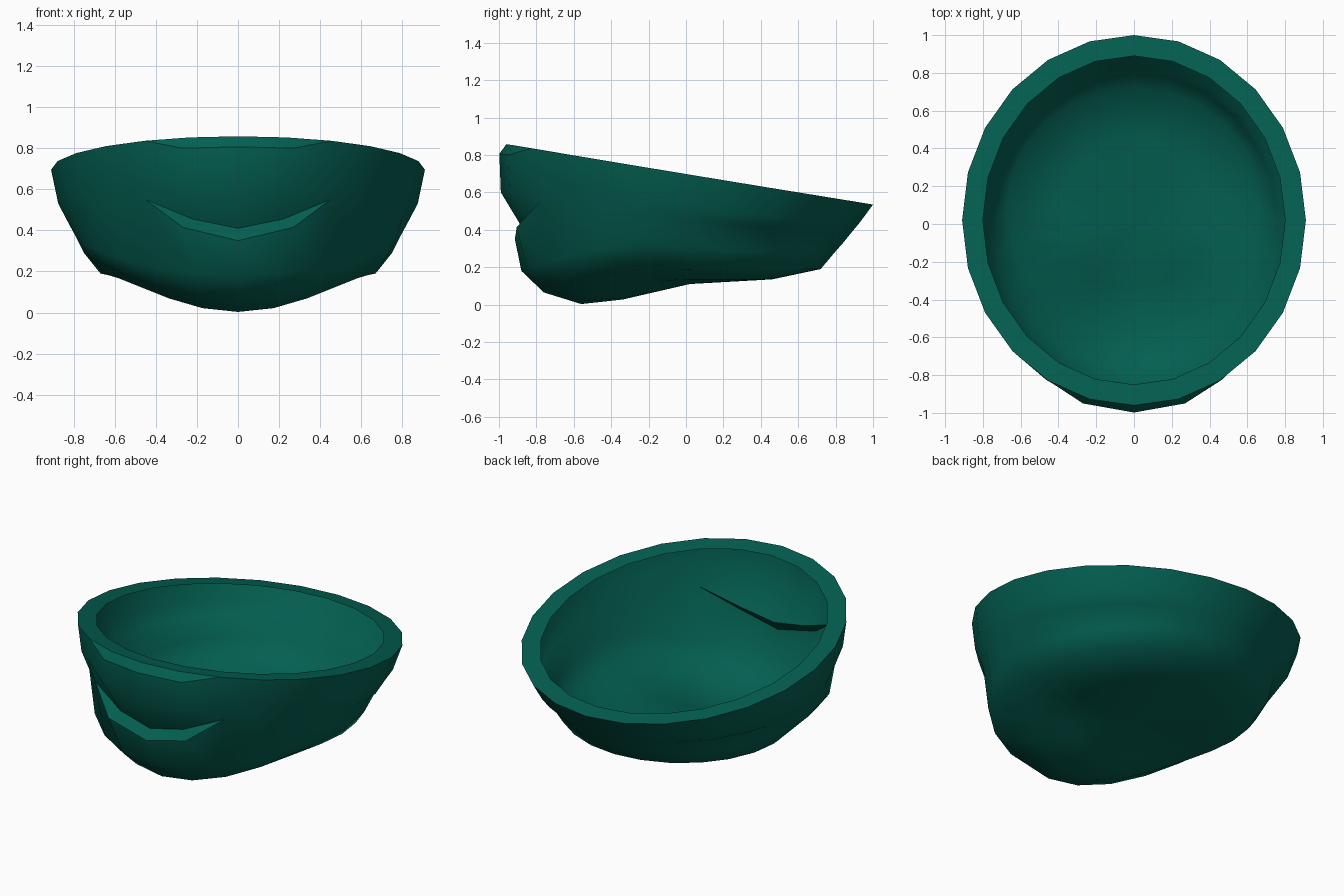
import bpy, bmesh, math
from mathutils import Vector

if "Cube" in bpy.data.objects:
    bpy.data.objects.remove(bpy.data.objects["Cube"])

SEG = 24
RIM, LIP, UPPER, FOLD, LEDGE = range(5)

# One row per ring: back (y, z), side (x, z), front (y, z), sharpness of the front dip
rings = [
    ((1.0, .535), (.91, .695), (-.96, .858), 0),   # rim
    ((1.0, .535), (.91, .695), (-.96, .858), 0),   # front lip under the rim
    ((.93, .44), (.875, .53), (-.95, .72), 0),     # upper wall
    ((.88, .38), (.833, .45), (-.90, .577), 0),    # inner line of the front fold
    ((.88, .38), (.833, .45), (-.90, .577), 0),    # outer line of the front fold
    ((.84, .33), (.79, .37), (-.88, .18), 0),      # lower wall
    ((.80, .285), (.75, .29), (-.76, .065), 2),    # chin
    ((.72, .19), (.67, .19), (-.56, .003), 3),     # base edge
    ((.46, .135), (.40, .135), (-.34, .027), 3),   # base
]
flange = ((.89, .553), (.80, .695), (-.85, .84), 0)  # inner edge of the flat rim

# Front columns of the bevelled lip and the fold, mirrored in x
front = {
    (LIP, 0): (0, -.998, .807), (LIP, 1): (.27, -.95, .80),
    (UPPER, 0): (0, -.99, .60), (UPPER, 1): (.26, -.945, .63), (UPPER, 2): (.465, -.825, .69),
    (FOLD, 0): (0, -.875, .41), (FOLD, 1): (.22, -.855, .455), (FOLD, 2): (.45, -.78, .55),
    (LEDGE, 0): (0, -.915, .35), (LEDGE, 1): (.27, -.905, .415),
}


def column(j):
    """Signed column number, 0 at the front."""
    j %= SEG
    return j if j <= SEG // 2 else j - SEG


def ring_point(ring, j):
    (yb, zb), (xs, zs), (yf, zf), power = ring
    a = 2 * math.pi * j / SEG
    c = -math.cos(a)
    if power:
        z = zs + ((zf if c < 0 else zb) - zs) * abs(c) ** power
    else:
        z = zs + (zb - zf) / 2 * c + ((zb + zf) / 2 - zs) * c * c
    return Vector((xs * math.sin(a), (yb + yf) / 2 + (yb - yf) / 2 * c, z))


def point(r, j):
    s = column(j)
    if (r, abs(s)) in front:
        x, y, z = front[(r, abs(s))]
        return Vector((math.copysign(x, s), y, z))
    return ring_point(rings[r], j)


bm = bmesh.new()

# Thin wall: lip and ledge rows join the row above outside the front
grid = []
for r in range(len(rings)):
    row = []
    for j in range(SEG):
        if r in (LIP, LEDGE) and abs(column(j)) >= 2:
            row.append(grid[r - 1][j])
        else:
            row.append(bm.verts.new(point(r, j)))
    grid.append(row)
centre = bm.verts.new((0, .02, .11))
inner = [bm.verts.new(ring_point(flange, j)) for j in range(SEG)]

for j in range(SEG):
    k = (j + 1) % SEG
    for r in range(len(rings)):
        if r + 1 < len(rings):
            loop = [grid[r][j], grid[r + 1][j], grid[r + 1][k], grid[r][k]]
        else:
            loop = [grid[r][j], centre, grid[r][k]]
        loop = list(dict.fromkeys(loop))
        if len(loop) > 2:
            bm.faces.new(loop)
    # Flat rim flange
    bm.faces.new([grid[RIM][j], grid[RIM][k], inner[k], inner[j]])

# Smooth walls with crisp rim, lip and fold lines
for f in bm.faces:
    f.smooth = True
for r in (RIM, LIP, FOLD, LEDGE):
    for j in range(SEG):
        if r == RIM or column(j) in (-2, -1, 0, 1):
            e = bm.edges.get((grid[r][j], grid[r][(j + 1) % SEG]))
            if e:
                e.smooth = False

mesh = bpy.data.meshes.new("bowl_shell")
bm.to_mesh(mesh)
bm.free()

green = bpy.data.materials.new("deep_teal_green")
green.diffuse_color = (.001, .115, .082, 1)
green.use_nodes = True
green.node_tree.nodes["Principled BSDF"].inputs["Base Color"].default_value = green.diffuse_color
mesh.materials.append(green)
bowl = bpy.data.objects.new("bowl_shell", mesh)
bpy.context.collection.objects.link(bowl)
